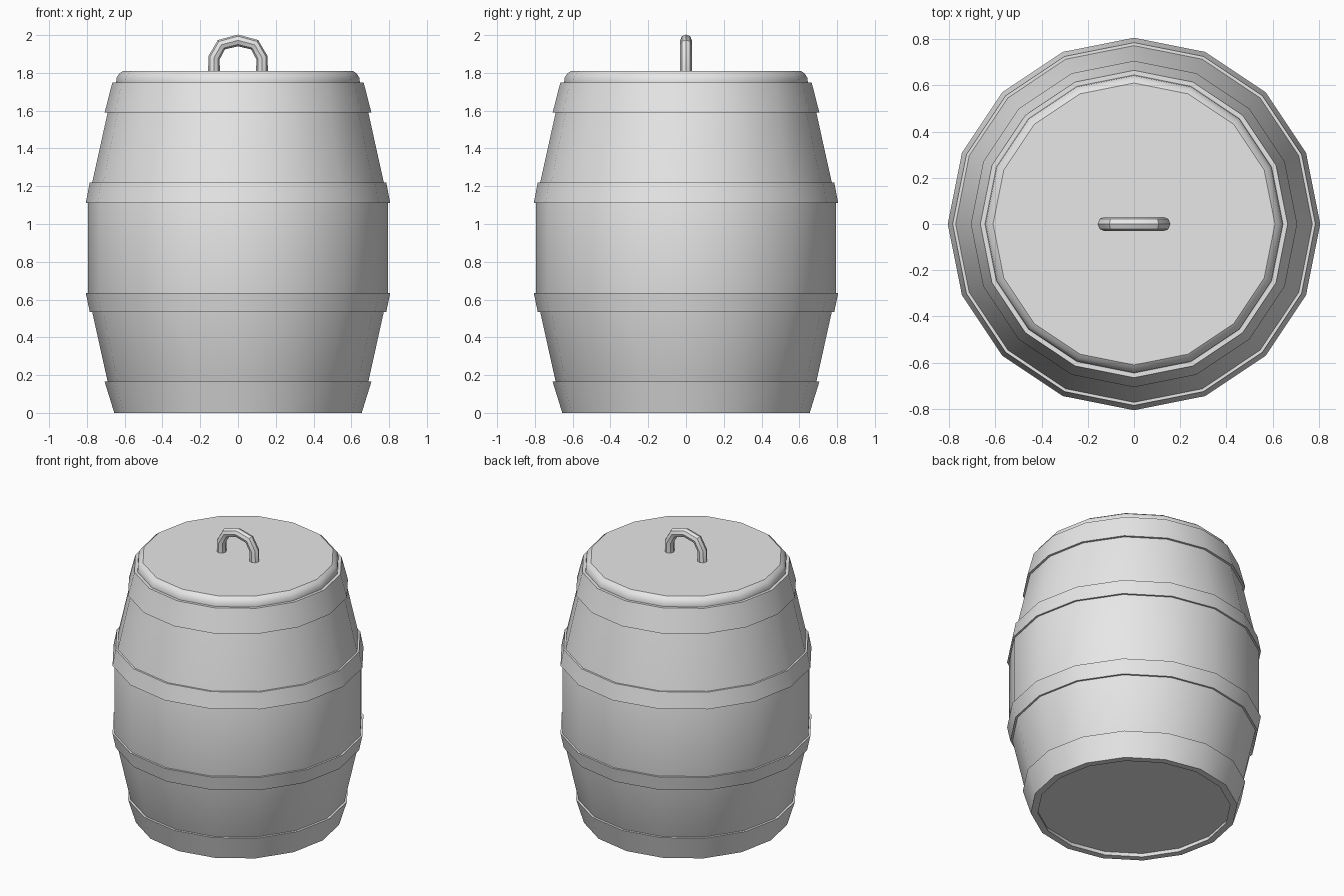
import bpy, math

cube = bpy.data.objects.get("Cube")
if cube:
    bpy.data.objects.remove(cube, do_unlink=True)

SIDES = 16

grey = bpy.data.materials.new("plain_grey")
grey.use_nodes = True
grey.diffuse_color = (0.8, 0.8, 0.8, 1)
grey.node_tree.nodes["Principled BSDF"].inputs["Base Color"].default_value = (0.8, 0.8, 0.8, 1)


def finish(obj):
    """Give the part its colour and smooth its shallow edges."""
    obj.data.materials.append(grey)
    bpy.ops.object.select_all(action='DESELECT')
    obj.select_set(True)
    bpy.context.view_layer.objects.active = obj
    if obj.type == 'CURVE':
        bpy.ops.object.convert(target='MESH')
    bpy.ops.object.shade_smooth_by_angle(angle=math.radians(32))


def lathe(name, profile, closed=False):
    """Spin (radius, z) points, listed upwards on the outside, around z."""
    n = len(profile)
    verts = [(r * math.cos(a), r * math.sin(a), z) for r, z in profile
             for a in (math.tau * i / SIDES for i in range(SIDES))]
    faces = []
    for k in range(n if closed else n - 1):
        low, high = k * SIDES, (k + 1) % n * SIDES
        for i in range(SIDES):
            j = (i + 1) % SIDES
            faces.append((low + i, low + j, high + j, high + i))
    if not closed:
        faces.append(tuple(reversed(range(SIDES))))
        faces.append(tuple(range((n - 1) * SIDES, n * SIDES)))
    mesh = bpy.data.meshes.new(name)
    mesh.from_pydata(verts, [], faces)
    obj = bpy.data.objects.new(name, mesh)
    bpy.context.collection.objects.link(obj)
    finish(obj)


# Bulging body with a slightly recessed bottom
lathe("barrel_body", [(0.62, 0.03), (0.69, 0.165), (0.772, 0.535), (0.793, 0.635),
                      (0.793, 1.11), (0.772, 1.22), (0.69, 1.59), (0.65, 1.75)])

# Hoops: bottom radius, bottom z, top radius, top z
hoops = {
    "bottom_hoop": (0.655, 0.0, 0.706, 0.165),
    "lower_hoop": (0.785, 0.535, 0.806, 0.635),
    "upper_hoop": (0.806, 1.11, 0.785, 1.22),
    "top_hoop": (0.706, 1.59, 0.665, 1.75),
}
for name, (r0, z0, r1, z1) in hoops.items():
    t = 0.045
    lathe(name, [(r0, z0), (r1, z1), (r1 - t, z1), (r0 - t, z0)], closed=True)

# Lid with a rounded rim
lathe("lid", [(0.645, 1.74), (0.645, 1.755), (0.642, 1.775), (0.63, 1.795), (0.61, 1.81)])

# Arched lid handle
half = [(0.127, 1.79), (0.127, 1.88), (0.088, 1.949)]
path = [(-x, z) for x, z in half] + [(0, 1.972)] + half[::-1]
curve = bpy.data.curves.new("lid_handle", 'CURVE')
curve.dimensions = '3D'
curve.bevel_depth = 0.031
curve.bevel_resolution = 2
spline = curve.splines.new('POLY')
spline.points.add(len(path) - 1)
for point, (x, z) in zip(spline.points, path):
    point.co = (x, 0, z, 1)
handle = bpy.data.objects.new("lid_handle", curve)
bpy.context.collection.objects.link(handle)
finish(handle)
